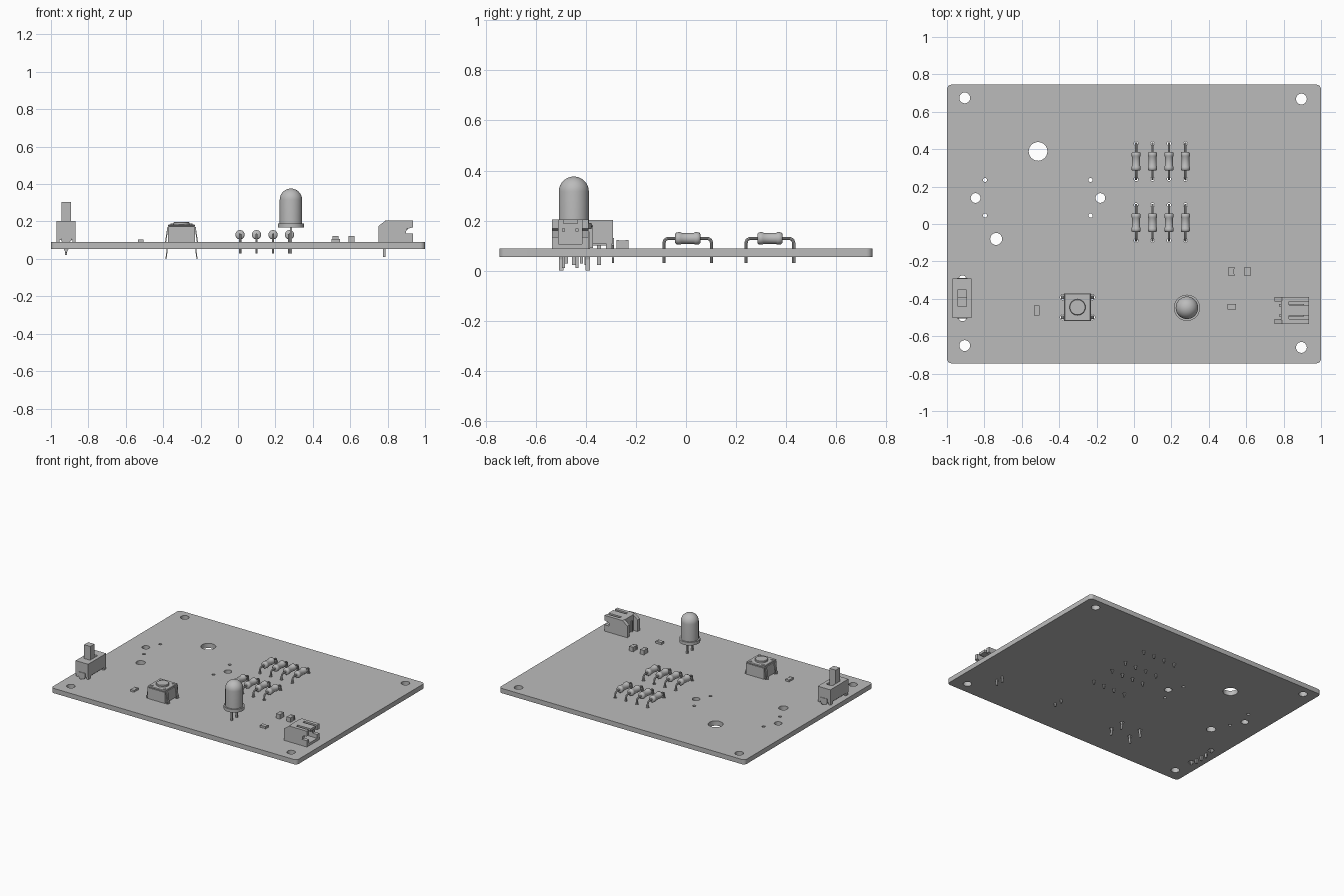
import bpy, bmesh, math
from mathutils import Matrix, Vector

cube = bpy.data.objects.get("Cube")
if cube:
    bpy.data.objects.remove(cube, do_unlink=True)

grey = bpy.data.materials.new("plain_grey")
grey.use_nodes = True
grey.diffuse_color = (0.5, 0.5, 0.5, 1)
grey.node_tree.nodes["Principled BSDF"].inputs["Base Color"].default_value = (0.5, 0.5, 0.5, 1)
BOTTOM, TOP = 0.054, 0.089


def add_mesh(name, mesh, smooth=False):
    mesh.name = name
    mesh.materials.clear()
    mesh.materials.append(grey)
    ob = bpy.data.objects.new(name, mesh)
    bpy.context.collection.objects.link(ob)
    if smooth:
        bpy.ops.object.select_all(action='DESELECT')
        ob.select_set(True)
        bpy.context.view_layer.objects.active = ob
        bpy.ops.object.shade_smooth_by_angle(angle=math.radians(40))
    return ob


def finish(name, bm, smooth=False):
    bmesh.ops.recalc_face_normals(bm, faces=bm.faces[:])
    mesh = bpy.data.meshes.new(name)
    bm.to_mesh(mesh)
    bm.free()
    return add_mesh(name, mesh, smooth)


def box(name, x, y, z, bevel=0):
    """Box from (min, max) ranges."""
    bm = bmesh.new()
    size = [r[1] - r[0] for r in (x, y, z)]
    mid = [(r[1] + r[0]) / 2 for r in (x, y, z)]
    bmesh.ops.create_cube(bm, size=1, matrix=Matrix.Translation(mid) @ Matrix.Diagonal(size + [1]))
    if bevel:
        bmesh.ops.bevel(bm, geom=bm.edges[:], offset=bevel, segments=1, affect='EDGES')
    return finish(name, bm)


def prism(name, points, start, depth):
    """Extrude a closed outline of 3D points along a vector."""
    bm = bmesh.new()
    face = bm.faces.new([bm.verts.new(Vector(p) + Vector(start)) for p in points])
    new = bmesh.ops.extrude_face_region(bm, geom=[face])["geom"]
    bmesh.ops.translate(bm, vec=depth, verts=[g for g in new if isinstance(g, bmesh.types.BMVert)])
    return finish(name, bm)


def lathe(name, profile, place, steps=32):
    """Spin (radius, height) points around the local z axis."""
    bm = bmesh.new()
    vs = [bm.verts.new((r, 0, h)) for r, h in profile]
    es = [bm.edges.new(pair) for pair in zip(vs, vs[1:])]
    bmesh.ops.spin(bm, geom=vs + es, cent=(0, 0, 0), axis=(0, 0, 1), angle=math.tau, steps=steps)
    bmesh.ops.remove_doubles(bm, verts=bm.verts[:], dist=1e-5)
    bmesh.ops.transform(bm, matrix=place, verts=bm.verts[:])
    return finish(name, bm, True)


def curve_mesh(name, curve, smooth):
    ob = bpy.data.objects.new(name, curve)
    bpy.context.collection.objects.link(ob)
    deps = bpy.context.evaluated_depsgraph_get()
    mesh = bpy.data.meshes.new_from_object(ob.evaluated_get(deps))
    bpy.data.objects.remove(ob, do_unlink=True)
    return add_mesh(name, mesh, smooth)


def spline(curve, points, closed=False):
    s = curve.splines.new('POLY')
    s.points.add(len(points) - 1)
    for p, co in zip(s.points, points):
        p.co = (*co, 1)
    s.use_cyclic_u = closed


def wire(name, points, radius):
    curve = bpy.data.curves.new(name, 'CURVE')
    curve.dimensions = '3D'
    curve.bevel_depth = radius
    curve.bevel_resolution = 2
    curve.use_fill_caps = True
    spline(curve, points)
    return curve_mesh(name, curve, True)


def arc(cx, cy, r, a0, a1, n):
    return [(cx + r * math.cos(a0 + (a1 - a0) * i / n), cy + r * math.sin(a0 + (a1 - a0) * i / n))
            for i in range(n + 1)]


# Layout
resistor_x = [0.011 + 0.088 * i for i in range(4)]
resistor_y = [0.007, 0.335]
BX, BY = -0.302, -0.445
button_legs = [(BX + sx * 0.079, BY + sy * 0.053) for sx in (-1, 1) for sy in (-1, 1)]

# Circuit board outline with drilled holes
holes = [(-0.905, 0.674, 0.029), (0.895, 0.668, 0.029), (-0.905, -0.65, 0.029), (0.895, -0.66, 0.029),
         (-0.513, 0.388, 0.05), (-0.737, -0.08, 0.032), (-0.847, 0.139, 0.026), (-0.18, 0.139, 0.026),
         (-0.917, -0.295, 0.02), (-0.917, -0.5, 0.02)]
holes += [(x, y, 0.011) for x in (-0.797, -0.232) for y in (0.045, 0.235)]
holes += [(x, y + s * 0.095, 0.011) for x in resistor_x for y in resistor_y for s in (-1, 1)]
holes += [(x, y, 0.014) for x, y in button_legs]
board = bpy.data.curves.new("circuit_board", 'CURVE')
board.dimensions = '2D'
board.fill_mode = 'BOTH'
board.extrude = (TOP - BOTTOM) / 2
outline = []
for k, (sx, sy) in enumerate([(1, 1), (-1, 1), (-1, -1), (1, -1)]):
    outline += arc(sx * 0.975, sy * 0.72, 0.025, k * math.pi / 2, (k + 1) * math.pi / 2, 6)
spline(board, [(x, y, 0) for x, y in outline], True)
for x, y, r in holes:
    spline(board, [(px, py, 0) for px, py in arc(x, y, r, 0, math.tau, 24)[:-1]], True)
board_ob = curve_mesh("circuit_board", board, False)
board_ob.location.z = (TOP + BOTTOM) / 2

# Resistors with bent leads
body = [(0, -0.05), (0.018, -0.05), (0.023, -0.046), (0.025, -0.038), (0.025, -0.03), (0.022, -0.025)]
body += [(r, -h) for r, h in reversed(body)]
for x in resistor_x:
    for y in resistor_y:
        lathe("resistor_body", body, Matrix.Translation((x, y, 0.129)) @ Matrix.Rotation(math.pi / 2, 4, 'X'), 20)
        for s in (-1, 1):
            path = [(0.095, 0.03), (0.095, 0.112), (0.091, 0.123), (0.08, 0.129), (0.04, 0.129)]
            wire("resistor_lead", [(x, y + s * d, z) for d, z in path], 0.0065)

# Indicator lamp
LX, LY = 0.283, -0.448
dome = [(0, 0.167), (0.07, 0.167), (0.07, 0.19), (0.06, 0.19)]
dome += arc(0, 0.316, 0.06, 0, math.pi / 2, 10)
dome[-1] = (0, 0.376)
lathe("lamp_dome", dome, Matrix.Translation((LX, LY, 0)), 40)
for s in (-1, 1):
    y = LY + s * 0.03
    box("lamp_leg", (LX - 0.006, LX + 0.006), (y - 0.006, y + 0.006), (0.028, 0.17))

# Push button with splayed legs
box("button_base", (BX - 0.072, BX + 0.072), (BY - 0.074, BY + 0.074), (TOP + 0.002, 0.172))
box("button_cover", (BX - 0.072, BX + 0.072), (BY - 0.074, BY + 0.074), (0.174, 0.184), 0.004)
lathe("button_cap", [(0, 0.18), (0.043, 0.18), (0.043, 0.194), (0.04, 0.197), (0, 0.197)],
      Matrix.Translation((BX, BY, 0)))
for sx in (-1, 1):
    for sy in (-1, 1):
        lathe("button_rivet", [(0, 0.18), (0.01, 0.18), (0.01, 0.188), (0, 0.188)],
              Matrix.Translation((BX + sx * 0.05, BY + sy * 0.052, 0)), 16)
        mid = [(0.07, 0.17), (0.082, 0.09), (0.074, 0.045), (0.08, 0)]
        shape = [(BX + sx * d, 0, z) for d, z in mid] + [(BX + sx * (d + 0.006), 0, z) for d, z in reversed(mid)]
        prism("button_leg", shape, (0, BY + sy * 0.053 - 0.009, 0), (0, 0.018, 0))

# Slide switch: base, shell built around an open slot, lever and pins
SX, SY = -0.919, -0.397
box("switch_base", (SX - 0.042, SX + 0.042), (SY - 0.1, SY + 0.1), (0.1, 0.18))
for s in (-1, 1):
    box("switch_side", sorted((SX + s * 0.051, SX + s * 0.024)), (SY - 0.105, SY + 0.105), (0.108, 0.203))
    box("switch_end", (SX - 0.024, SX + 0.024), sorted((SY + s * 0.105, SY + s * 0.045)), (0.108, 0.203))
    tab = [(-0.028, 0.13), (0.028, 0.13), (0.028, 0.1), (0.012, 0.08), (0.012, 0.05), (0, 0.03),
           (-0.012, 0.05), (-0.012, 0.08), (-0.028, 0.1)]
    prism("switch_tab", [(SX + d, 0, z) for d, z in tab], (0, SY + s * 0.105 - 0.004, 0), (0, 0.008, 0))
    for e in (-1, 1):
        x, y = SX + s * 0.043, SY + e * 0.09
        box("switch_foot", (x - 0.008, x + 0.008), (y - 0.012, y + 0.012), (TOP, 0.11))
box("switch_lever", (SX - 0.025, SX + 0.025), (SY - 0.043, SY + 0.005), (0.17, 0.303))
for i in (-1, 0, 1):
    box("switch_pin", (SX - 0.006, SX + 0.006), (SY + i * 0.05 - 0.008, SY + i * 0.05 + 0.008), (0.022, 0.11))

# Socket: notched side walls, floor, back, slotted roof and two contacts
side = [(0.75, TOP), (0.75, 0.175), (0.79, 0.205), (0.935, 0.205), (0.935, 0.168), (0.902, 0.16),
        (0.897, 0.135), (0.935, 0.135), (0.935, TOP)]
CY = -0.462
for s in (-1, 1):
    prism("socket_side", [(x, 0, z) for x, z in side], (0, CY + s * 0.073, 0), (0, -s * 0.026, 0))
box("socket_floor", (0.785, 0.935), (CY - 0.05, CY + 0.05), (TOP, 0.107))
box("socket_back", (0.785, 0.83), (CY - 0.05, CY + 0.05), (TOP, 0.205))
box("socket_roof", (0.83, 0.935), (CY - 0.028, CY + 0.028), (0.187, 0.205))
for s in (-1, 1):
    y = CY + s * 0.027
    box("socket_contact", (0.776, 0.91), (y - 0.006, y + 0.006), (0.156, 0.168))
    box("socket_leg", (0.776, 0.788), (y - 0.006, y + 0.006), (0.01, 0.168))

# Small surface parts: centre, size and top height
for x, y, w, d, top in [(-0.519, -0.463, 0.028, 0.05, 0.102), (0.52, -0.254, 0.03, 0.046, 0.121),
                        (0.607, -0.254, 0.03, 0.046, 0.121), (0.523, -0.443, 0.044, 0.028, 0.104)]:
    box("surface_chip", (x - w / 2, x + w / 2), (y - d / 2, y + d / 2), (TOP - 0.001, top))
    for s in (-1, 1):
        ex, ey = (s * w * 0.4, 0) if w > d else (0, s * d * 0.4)
        hx, hy = (w * 0.1, d / 2) if w > d else (w / 2, d * 0.1)
        box("chip_end", (x + ex - hx - 0.001, x + ex + hx + 0.001), (y + ey - hy - 0.001, y + ey + hy + 0.001),
            (TOP - 0.001, top + 0.001))
